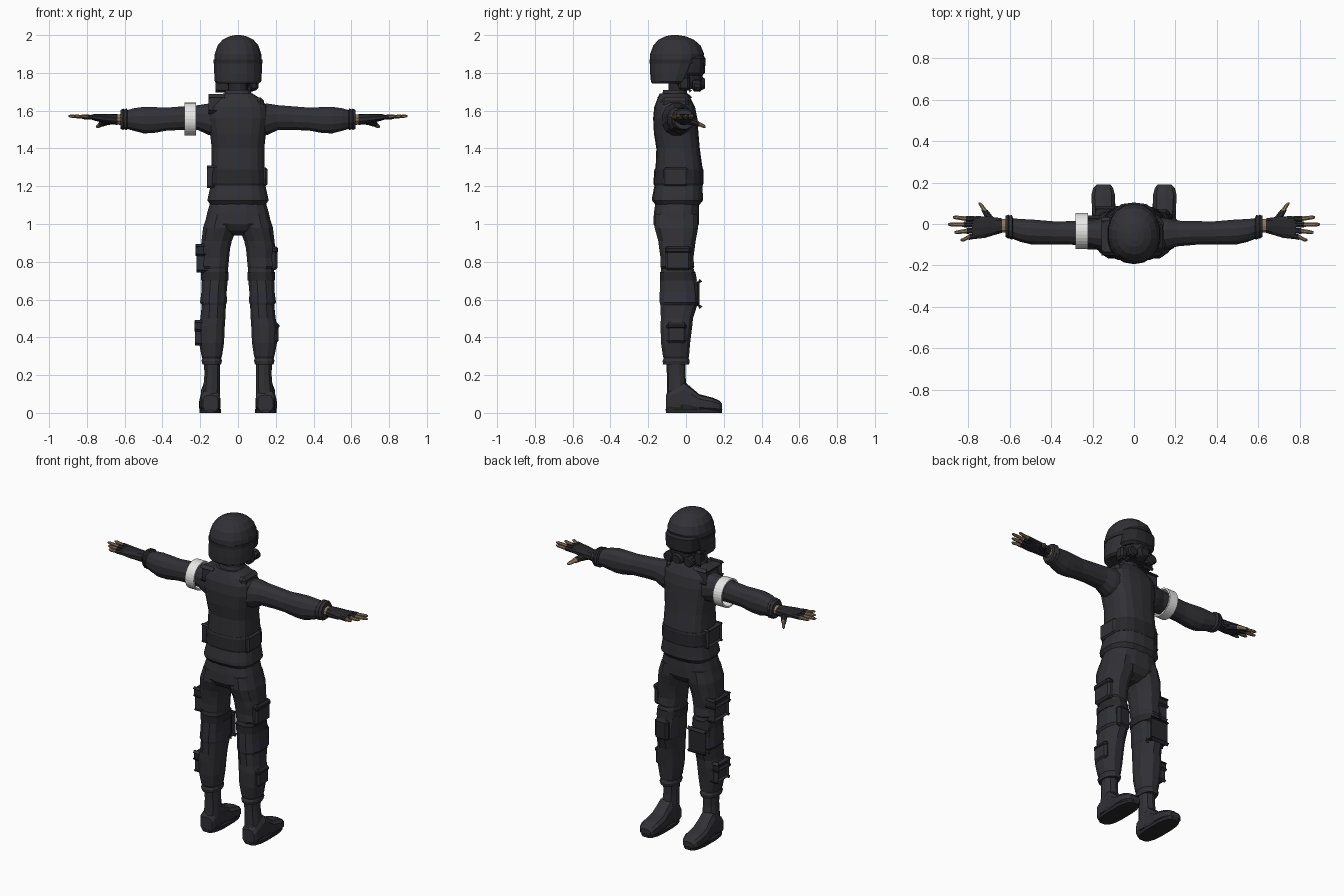
import bpy, bmesh, math
from mathutils import Vector


def material(name, r, g, b):
    m = bpy.data.materials.new(name)
    m.diffuse_color = (r, g, b, 1)
    return m


CLOTH = material("charcoal cloth", 0.031, 0.031, 0.037)
GEAR = material("dark gear", 0.021, 0.021, 0.025)
KNEE = material("blue grey patch", 0.030, 0.030, 0.043)
SKIN = material("tan skin", 0.28, 0.19, 0.115)
WHITE = material("white band", 0.80, 0.80, 0.79)


def finish(name, bm, mats):
    bmesh.ops.recalc_face_normals(bm, faces=bm.faces[:])
    me = bpy.data.meshes.new(name)
    bm.to_mesh(me)
    bm.free()
    for m in mats:
        me.materials.append(m)
    ob = bpy.data.objects.new(name, me)
    bpy.context.collection.objects.link(ob)
    return ob


def loft(name, rings, mat, axis="z", n=12, power=2.4, side=1, rule=None):
    """Skin rounded sections (position, centre a, centre b, radius a, radius b) along an axis."""
    bm = bmesh.new()
    angles = [(i + 0.5) * 2 * math.pi / n for i in range(n)]
    shape = [(math.copysign(abs(math.cos(t)) ** (2 / power), math.cos(t)),
              math.copysign(abs(math.sin(t)) ** (2 / power), math.sin(t))) for t in angles]
    ka, kb = max(s[0] for s in shape), max(s[1] for s in shape)
    loops = []
    for p, ca, cb, ra, rb in rings:
        loop = []
        for u, v in shape:
            a, b = ca + ra * u / ka, cb + rb * v / kb
            x, y, z = {"x": (p, a, b), "y": (a, p, b), "z": (a, b, p)}[axis]
            loop.append(bm.verts.new((x * side, y, z)))
        loops.append(loop)
    for l0, l1 in zip(loops, loops[1:]):
        for i in range(n):
            j = (i + 1) % n
            bm.faces.new((l0[i], l0[j], l1[j], l1[i]))
    bm.faces.new(loops[0])
    bm.faces.new(loops[-1])
    mats = [mat]
    if rule:
        mats.append(rule[0])
        for f in bm.faces:
            f.material_index = int(rule[1](f.calc_center_median()))
    return finish(name, bm, mats)


def box(name, centre, size, mat, side=1, bevel=0.012):
    bm = bmesh.new()
    bmesh.ops.create_cube(bm, size=1)
    for v in bm.verts:
        v.co = Vector(centre) + Vector([v.co[i] * size[i] for i in range(3)])
        v.co.x *= side
    bmesh.ops.bevel(bm, geom=bm.edges[:], offset=bevel, segments=1, affect="EDGES")
    return finish(name, bm, [mat])


# Jacket and vest
loft("jacket", [(1.10, 0, -.045, .145, .115), (1.125, 0, -.045, .162, .135),
                (1.145, 0, -.045, .158, .134), (1.20, 0, -.04, .146, .128),
                (1.30, 0, -.037, .141, .124), (1.40, 0, -.042, .139, .115),
                (1.48, 0, -.052, .148, .118), (1.56, 0, -.057, .162, .117),
                (1.62, 0, -.06, .155, .108), (1.66, 0, -.063, .125, .09),
                (1.69, 0, -.065, .078, .075)], CLOTH, n=18, power=2.8)
loft("vest_belt", [(1.205, 0, -.04, .148, .129), (1.215, 0, -.04, .152, .133),
                   (1.285, 0, -.038, .148, .130), (1.295, 0, -.037, .143, .126)],
     GEAR, n=18, power=2.8)
loft("collar", [(1.65, 0, -.062, .085, .075), (1.71, 0, -.06, .066, .06)], CLOTH, n=12)
loft("neck", [(1.68, 0, -.045, .05, .048), (1.79, 0, -.04, .052, .052)], GEAR, n=12, power=2)

# Helmet, visor and breathing mask
loft("helmet", [(1.745, 0, -.085, .112, .095), (1.755, 0, -.078, .123, .108),
                (1.80, 0, -.068, .126, .122), (1.86, 0, -.053, .126, .138),
                (1.90, 0, -.047, .123, .143), (1.945, 0, -.048, .108, .125),
                (1.975, 0, -.052, .082, .095), (1.993, 0, -.056, .048, .055),
                (2.0, 0, -.06, .016, .02)], CLOTH, n=18, power=2.15)
loft("visor", [(1.785, 0, 0, .092, .085), (1.80, 0, 0, .104, .100),
               (1.875, 0, 0, .106, .104), (1.89, 0, 0, .096, .094)], GEAR, n=14, power=2.8)
loft("face", [(1.715, 0, .015, .05, .055), (1.75, 0, .005, .075, .08),
              (1.80, 0, 0, .085, .09)], GEAR, n=12)
loft("mask_snout", [(.04, 0, 1.745, .045, .04), (.085, 0, 1.745, .038, .035),
                    (.100, 0, 1.743, .028, .026)], GEAR, axis="y", n=10, power=2)
loft("visor_strap", [(1.85, 0, -.053, .129, .141), (1.872, 0, -.051, .129, .143)],
     GEAR, n=18, power=2.15)

# Hips
loft("hips", [(.94, 0, -.05, .03, .06), (.965, 0, -.052, .13, .10),
              (1.00, 0, -.052, .176, .121), (1.06, 0, -.05, .163, .12),
              (1.13, 0, -.045, .142, .114)], CLOTH, n=16, power=2.6)

for s, tag in ((1, "right"), (-1, "left")):
    # Trouser leg with folds
    loft("trouser_leg_" + tag, [
        (1.05, .083, -.05, .079, .112), (.98, .095, -.051, .090, .115),
        (.91, .113, -.048, .080, .099), (.87, .120, -.048, .078, .094),
        (.82, .120, -.048, .073, .087), (.775, .125, -.046, .074, .090),
        (.765, .122, -.046, .068, .086), (.72, .122, -.042, .069, .094),
        (.64, .127, -.035, .067, .104), (.585, .130, -.035, .071, .104),
        (.572, .128, -.038, .064, .098), (.50, .133, -.048, .066, .085),
        (.46, .139, -.051, .069, .084), (.37, .140, -.055, .066, .077),
        (.30, .139, -.053, .054, .069), (.29, .139, -.052, .050, .066),
        (.275, .139, -.052, .054, .072), (.255, .139, -.052, .048, .068)],
        CLOTH, n=12, side=s, rule=(KNEE, lambda c: .58 < c.z < .645))
    box("knee_pad_" + tag, (.127, .052, .63), (.092, .04, .13), GEAR, s, .015)
    # Cargo pouches and straps
    box("thigh_pouch_" + tag, (.187, -.042, .818), (.042, .135, .125), CLOTH, s)
    box("thigh_pouch_flap_" + tag, (.191, -.042, .862), (.044, .14, .04), GEAR, s)
    box("shin_pouch_" + tag, (.195, -.05, .425), (.040, .105, .11), CLOTH, s)
    box("shin_pouch_flap_" + tag, (.198, -.05, .460), (.042, .11, .035), GEAR, s)
    box("waist_pouch_" + tag, (.140, -.055, 1.25), (.03, .13, .10), CLOTH, s, .01)
    loft("thigh_strap_" + tag, [(.745, .122, -.044, .073, .094), (.70, .123, -.04, .073, .098)],
         GEAR, n=12, side=s)

    # Boot shaft, foot and sole
    loft("boot_shaft_" + tag, [(.03, .145, -.05, .05, .054), (.12, .140, -.048, .045, .053),
                               (.20, .137, -.052, .041, .049), (.28, .137, -.054, .043, .052)],
         CLOTH, n=10, side=s)
    loft("boot_foot_" + tag, [(-.107, .145, .05, .040, .045), (-.09, .146, .06, .050, .057),
                              (-.01, .146, .085, .049, .082), (.03, .147, .068, .050, .065),
                              (.07, .148, .051, .055, .048), (.14, .149, .042, .057, .039),
                              (.175, .149, .035, .048, .031), (.19, .148, .03, .034, .02)],
         CLOTH, axis="y", n=10, power=3, side=s)
    loft("boot_sole_" + tag, [(0, .147, .042, .056, .148), (.02, .147, .042, .057, .150)],
         GEAR, n=16, power=3, side=s)

    # Shoulder strap
    box("shoulder_strap_" + tag, (.112, -.06, 1.635), (.052, .15, .07), CLOTH, s, .018)

    # Sleeve with elbow folds and cuff
    loft("sleeve_" + tag, [
        (.09, -.052, 1.545, .085, .09), (.16, -.048, 1.555, .075, .082),
        (.21, -.046, 1.563, .062, .066), (.30, -.043, 1.56, .057, .062),
        (.38, -.043, 1.555, .055, .061), (.45, -.040, 1.55, .058, .069),
        (.50, -.038, 1.55, .060, .070), (.55, -.031, 1.553, .055, .060),
        (.585, -.022, 1.553, .050, .050), (.59, -.016, 1.554, .060, .058),
        (.603, -.014, 1.554, .055, .052), (.608, -.013, 1.554, .058, .057),
        (.622, -.011, 1.554, .050, .050)], CLOTH, axis="x", n=12, power=2.2, side=s)

    # Wrist and fingerless glove
    loft("wrist_" + tag, [(.60, -.01, 1.553, .034, .030), (.65, -.008, 1.553, .031, .026)],
         SKIN, axis="x", n=10, power=2, side=s)
    loft("glove_" + tag, [(.638, -.008, 1.553, .035, .029), (.67, -.010, 1.555, .042, .027),
                          (.72, -.015, 1.560, .052, .023), (.765, -.017, 1.565, .055, .016),
                          (.782, -.017, 1.567, .050, .010)], GEAR, axis="x", n=10, side=s)
    # Fingers: base y, tip x, tip y
    for k, (y0, tx, ty) in enumerate([(.022, .875, .032), (-.003, .898, -.002),
                                      (-.030, .868, -.040), (-.053, .838, -.077)]):
        xm = .765 + (tx - .765) * .42
        ym = y0 + (ty - y0) * .42
        loft("finger_%d_%s" % (k + 1, tag), [
            (.745, y0, 1.563, .014, .013), (xm, ym, 1.567, .0135, .012),
            (xm + .004, ym, 1.567, .011, .010), (tx - .012, ty, 1.571, .009, .008),
            (tx, ty, 1.572, .005, .004)], GEAR, axis="x", n=8, power=2, side=s,
            rule=(SKIN, lambda c, xm=xm: abs(c.x) > xm + .001))
    loft("thumb_" + tag, [(.00, .675, 1.55, .028, .022), (.04, .705, 1.54, .019, .018),
                          (.066, .722, 1.53, .016, .015), (.070, .724, 1.529, .012, .012),
                          (.095, .741, 1.518, .010, .010), (.103, .747, 1.514, .005, .005)],
         GEAR, axis="y", n=8, power=2, side=s, rule=(SKIN, lambda c: c.y > .067))

    # Mask filters and ear pads
    loft("mask_filter_" + tag, [(.035, .062, 1.735, .026, .026), (.045, .066, 1.733, .032, .032),
                                (.075, .070, 1.732, .032, .032), (.083, .070, 1.732, .024, .024)],
         GEAR, axis="y", n=10, power=2, side=s)
    box("ear_pad_" + tag, (.085, -.01, 1.745), (.045, .06, .075), GEAR, s)

# Loose white armband
bm = bmesh.new()
N = 32
rows = []
for x, r in ((-.282, .087), (-.222, .087), (-.222, .077), (-.282, .077)):
    rows.append([bm.verts.new((x, -.034 + r * math.cos(2 * math.pi * i / N),
                               1.555 + r * math.sin(2 * math.pi * i / N))) for i in range(N)])
for k in range(4):
    a, b = rows[k], rows[(k + 1) % 4]
    for i in range(N):
        j = (i + 1) % N
        bm.faces.new((a[i], a[j], b[j], b[i]))
finish("armband", bm, [WHITE])
